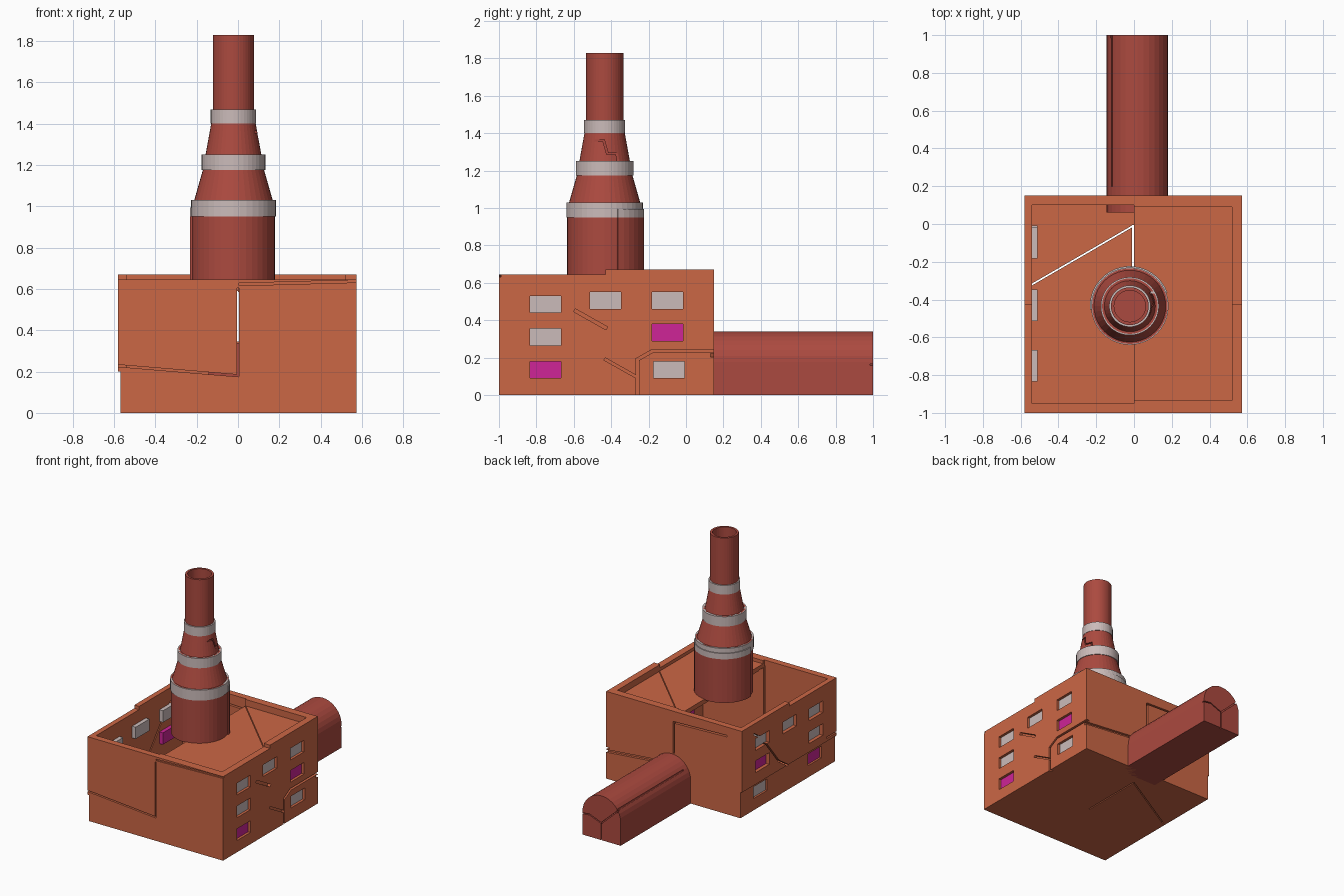
import bpy, bmesh, math
from mathutils import Vector, Matrix

cube = bpy.data.objects.get("Cube")
if cube:
    bpy.data.objects.remove(cube, do_unlink=True)


def material(name, rgb):
    m = bpy.data.materials.new(name)
    m.use_nodes = True
    m.diffuse_color = (*rgb, 1)
    bsdf = next(n for n in m.node_tree.nodes if n.type == 'BSDF_PRINCIPLED')
    bsdf.inputs["Base Color"].default_value = (*rgb, 1)
    return m


ORANGE = material("orange brick", (0.60, 0.135, 0.06))
RED = material("dark red brick", (0.41, 0.068, 0.05))
PALE = material("pale grey", (0.60, 0.50, 0.49))
PINK = material("magenta glass", (0.62, 0.018, 0.31))


def finish(name, bm, mat):
    bmesh.ops.recalc_face_normals(bm, faces=bm.faces)
    me = bpy.data.meshes.new(name)
    bm.to_mesh(me)
    bm.free()
    ob = bpy.data.objects.new(name, me)
    bpy.context.collection.objects.link(ob)
    me.materials.append(mat)
    return ob


def box(name, lo, hi, mat=ORANGE):
    lo, hi = Vector(lo), Vector(hi)
    bm = bmesh.new()
    bmesh.ops.create_cube(bm, size=1, matrix=Matrix.Translation((lo + hi) / 2)
                          @ Matrix.Diagonal((*(hi - lo), 1)))
    return finish(name, bm, mat)


def slit(p, q, axis, width, depth, mat=ORANGE):
    """Thin bar from p to q, reaching `depth` along the given axis."""
    p, q = Vector(p), Vector(q)
    along = (q - p).normalized()
    deep = Vector([float(i == axis) for i in range(3)])
    m = Matrix((along, deep.cross(along), deep)).transposed().to_4x4()
    m.translation = (p + q) / 2
    bm = bmesh.new()
    bmesh.ops.create_cube(bm, size=1, matrix=m @ Matrix.Diagonal(
        ((q - p).length + width * 0.8, width, depth, 1)))
    return finish("slit", bm, mat)


def crack(points, axis, width, depth, mat=ORANGE):
    return [slit(a, b, axis, width, depth, mat) for a, b in zip(points, points[1:])]


def carve(ob, cutters):
    bpy.ops.object.select_all(action='DESELECT')
    bpy.context.view_layer.objects.active = ob
    for c in cutters:
        mod = ob.modifiers.new("cut", 'BOOLEAN')
        mod.operation, mod.solver, mod.object = 'DIFFERENCE', 'EXACT', c
        bpy.ops.object.modifier_apply(modifier=mod.name)
        bpy.data.objects.remove(c, do_unlink=True)


def lathe(name, profile, mat, closed=False, start=0, sweep=360, steps=40):
    """Turn an (r, z) profile around the chimney axis."""
    bm = bmesh.new()
    vs = [bm.verts.new((r, 0, z)) for r, z in profile]
    es = [bm.edges.new(e) for e in zip(vs, vs[1:])]
    if closed:
        es.append(bm.edges.new((vs[-1], vs[0])))
    bmesh.ops.rotate(bm, verts=vs, cent=(0, 0, 0),
                     matrix=Matrix.Rotation(math.radians(start), 3, 'Z'))
    bmesh.ops.spin(bm, geom=vs + es, cent=(0, 0, 0), axis=(0, 0, 1),
                   angle=math.radians(sweep), steps=steps)
    bmesh.ops.remove_doubles(bm, verts=bm.verts, dist=0.0005)
    if sweep < 360:
        bmesh.ops.holes_fill(bm, edges=[e for e in bm.edges if e.is_boundary])
    ob = finish(name, bm, mat)
    ob.location = (-0.022, -0.435, 0)
    return ob


def band(name, r0, r1, z0, z1, mat, **kw):
    return lathe(name, [(r0, z0), (r1, z0), (r1, z1), (r0, z1)], mat, closed=True, **kw)


# Building: open on one half, recessed roof on the other
building = box("building", (-0.58, -1, 0), (0.573, 0.15, 0.67))
cuts = [
    box("room", (-0.54, -0.95, 0.02), (0.52, 0.10, 0.585)),
    box("open_half", (-0.54, -0.95, 0.3), (0, 0.10, 0.9)),
    box("roof_recess", (-0.1, -0.935, 0.62), (0.52, 0.09, 0.9)),
    box("low_front_rim", (-1, -2, 0.645), (1, -0.43, 0.9)),
    box("lower_side_step", (-0.7, -2, -0.1), (-0.568, 1, 0.2)),
]

# Window openings, the same on both side walls
windows = [(-0.75, 0.485, PALE), (-0.75, 0.31, PALE), (-0.75, 0.135, PINK),
           (-0.43, 0.505, PALE), (-0.10, 0.505, PALE),
           (-0.10, 0.335, PINK), (-0.09, 0.135, PALE)]
HW, HH = 0.083, 0.045
for side in (1, -1):
    for y, z, _ in windows:
        xs = sorted((side * 0.5, side * 0.7))
        cuts.append(box("opening", (xs[0], y - HH - 0.038, z - HH),
                        (xs[1], y + HW, z + HH)))

# Cracks in the front, back, sides, floor and roof
F, B, R, L = -0.98, 0.125, 0.573, -0.56
cuts += crack([(0, F, 0.60), (0, F, 0.18), (-0.6, F, 0.23)], 1, 0.01, 0.2)
cuts += crack([(0.01, -1, 0.622), (0.6, -1, 0.638)], 1, 0.012, 0.02)
cuts += crack([(0, B, 0.35), (0, B, 0.585), (-0.45, B, 0.60)], 1, 0.012, 0.2)
cuts += crack([(0.6, 0.15, 0.21), (0.16, 0.15, 0.25)], 1, 0.02, 0.04)
cuts += crack([(R, 0.16, 0.235), (R, -0.18, 0.235), (R, -0.26, 0.19),
               (R, -0.26, -0.02)], 0, 0.016, 0.05)
cuts += crack([(R, -0.43, 0.19), (R, -0.27, 0.10)], 0, 0.014, 0.05)
cuts += crack([(R, -0.59, 0.45), (R, -0.43, 0.36)], 0, 0.018, 0.05)
cuts += crack([(L, 0, 0.59), (L, -0.09, 0.53), (L, -0.3, 0.27), (L, -0.42, 0.19)],
              0, 0.012, 0.15)
cuts += crack([(-0.54, -0.32, 0), (-0.005, -0.01, 0), (-0.005, -0.5, 0)], 2, 0.009, 0.1)
cuts += crack([(-0.54, -0.82, 0.02), (0, -0.62, 0.02)], 2, 0.004, 0.01)
cuts += crack([(0, 0.09, 0.62), (0.52, -0.42, 0.62)], 2, 0.005, 0.01)
carve(building, cuts)

# Window panes set back in the openings
for side, word in ((1, "left"), (-1, "right")):
    for i, (y, z, mat) in enumerate(windows):
        xs = sorted((side * 0.51, side * 0.553))
        box(f"{word}_window_{i + 1}", (xs[0], y - HW, z - HH), (xs[1], y + HW, z + HH), mat)

# Chimney: stepped shaft with a closed bore, then pale bands
shaft = lathe("chimney_shaft", [
    (0, 0.615), (0.2, 0.615), (0.2, 1.03), (0.19, 1.03), (0.147, 1.18), (0.147, 1.25),
    (0.135, 1.25), (0.106, 1.41), (0.1, 1.46), (0.1, 1.83), (0.083, 1.83),
    (0.083, 1.1), (0, 1.1)], RED)
carve(shaft, crack([(0.13, -0.52, 1.36), (0.13, -0.44, 1.36), (0.13, -0.42, 1.29),
                    (0.13, -0.37, 1.29), (0.13, -0.36, 1.24)], 0, 0.01, 0.1, RED))
band("lower_band", 0.18, 0.205, 0.95, 1.03, PALE)
band("middle_band", 0.13, 0.154, 1.175, 1.25, PALE)
band("upper_band", 0.095, 0.11, 1.40, 1.47, PALE)

# Loose outer slab of the chimney base
band("base_slab", 0.19, 0.212, 0.615, 0.95, RED, start=20, sweep=165, steps=18)
band("base_slab_band", 0.19, 0.212, 0.95, 0.995, PALE, start=20, sweep=165, steps=18)

# Arched tunnel running out of the back wall
bm = bmesh.new()
arch = [(-0.145, 0), (0.18, 0)]
arch += [(0.0175 + 0.1625 * math.cos(math.pi * i / 16),
          0.178 + 0.1625 * math.sin(math.pi * i / 16)) for i in range(17)]
end = bm.faces.new([bm.verts.new((x, 0.06, z)) for x, z in arch])
out = bmesh.ops.extrude_face_region(bm, geom=[end])["geom"]
bmesh.ops.translate(bm, vec=(0, 0.94, 0),
                    verts=[g for g in out if isinstance(g, bmesh.types.BMVert)])
if not end.is_valid or len([f for f in bm.faces if abs(f.normal.y) > 0.9]) < 2:
    bmesh.ops.holes_fill(bm, edges=[e for e in bm.edges if e.is_boundary])
tunnel = finish("tunnel", bm, RED)

# Cracks in the tunnel's end and along its edge
grooves = crack([(0.02, 1, -0.02), (0.02, 1, 0.13), (-0.12, 1, 0.26)], 1, 0.008, 0.03, RED)
grooves += crack([(0.02, 1, 0.13), (0.12, 1, 0.17), (0.2, 1, 0.16)], 1, 0.008, 0.03, RED)
grooves += crack([(-0.117, 0.2, 0.265), (-0.117, 1.02, 0.265)], 2, 0.006, 0.04, RED)
carve(tunnel, grooves)
